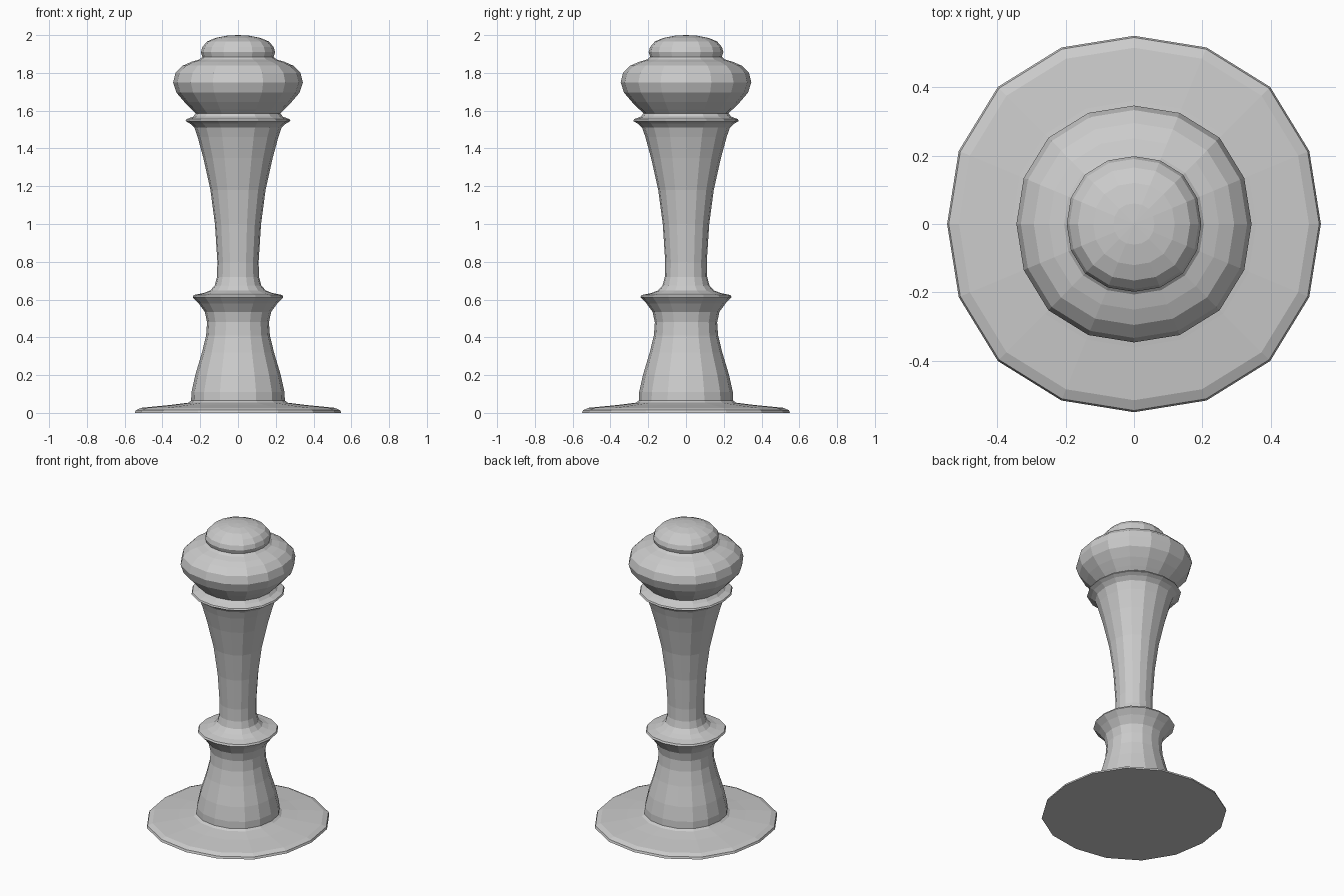
import bpy, bmesh
from math import sin, cos, pi

SIDES = 16


def lathe(name, profile):
    """Revolve (radius, z) points in 16 slightly squared flat sides; radius 0 makes a pole."""
    bm = bmesh.new()
    rings = []
    for r, z in profile:
        if r == 0:
            rings.append([bm.verts.new((0, 0, z))])
            continue
        ring = []
        for i in range(SIDES):
            a = 2 * pi * i / SIDES
            k = r * (1 + 0.03 * sin(2 * a) ** 2)
            ring.append(bm.verts.new((k * cos(a) * 0.993, k * sin(a), z)))
        rings.append(ring)
    for lo, hi in zip(rings, rings[1:]):
        for i in range(SIDES):
            j = (i + 1) % SIDES
            if len(lo) == 1:
                bm.faces.new((lo[0], hi[j], hi[i]))
            elif len(hi) == 1:
                bm.faces.new((lo[i], lo[j], hi[0]))
            else:
                bm.faces.new((lo[i], lo[j], hi[j], hi[i]))
    mesh = bpy.data.meshes.new(name)
    bm.to_mesh(mesh)
    bm.free()
    obj = bpy.data.objects.new(name, mesh)
    bpy.context.collection.objects.link(obj)
    return obj


# Each part starts on the last ring of the part below it
# Thin foot plate
lathe("foot_plate", [(0, 0), (0.55, 0), (0.545, 0.014), (0.515, 0.027),
                     (0.36, 0.042), (0.265, 0.054), (0.25, 0.065)])
# Tapering pedestal with flared collar
lathe("pedestal", [(0.25, 0.065), (0.248, 0.11), (0.228, 0.2), (0.192, 0.32),
                   (0.17, 0.41), (0.165, 0.48), (0.177, 0.535), (0.21, 0.58),
                   (0.242, 0.613), (0.236, 0.624), (0.185, 0.634)])
# Slender stem widening upward
lathe("stem", [(0.185, 0.634), (0.148, 0.648), (0.124, 0.675), (0.112, 0.72),
               (0.11, 0.8), (0.123, 1.0), (0.147, 1.18), (0.185, 1.35),
               (0.215, 1.46), (0.232, 1.51)])
# Thin neck ring
lathe("neck_ring", [(0.232, 1.51), (0.256, 1.532), (0.28, 1.545),
                    (0.275, 1.555), (0.24, 1.568), (0.225, 1.586)])
# Rounded bulb
lathe("bulb", [(0.225, 1.586), (0.245, 1.605), (0.285, 1.645), (0.328, 1.695),
               (0.346, 1.75), (0.333, 1.8), (0.295, 1.838), (0.25, 1.858),
               (0.206, 1.871), (0.19, 1.885)])
# Domed cap
lathe("cap", [(0.19, 1.885), (0.198, 1.91), (0.19, 1.937), (0.165, 1.966),
              (0.12, 1.985), (0.06, 1.997), (0, 2.0)])
